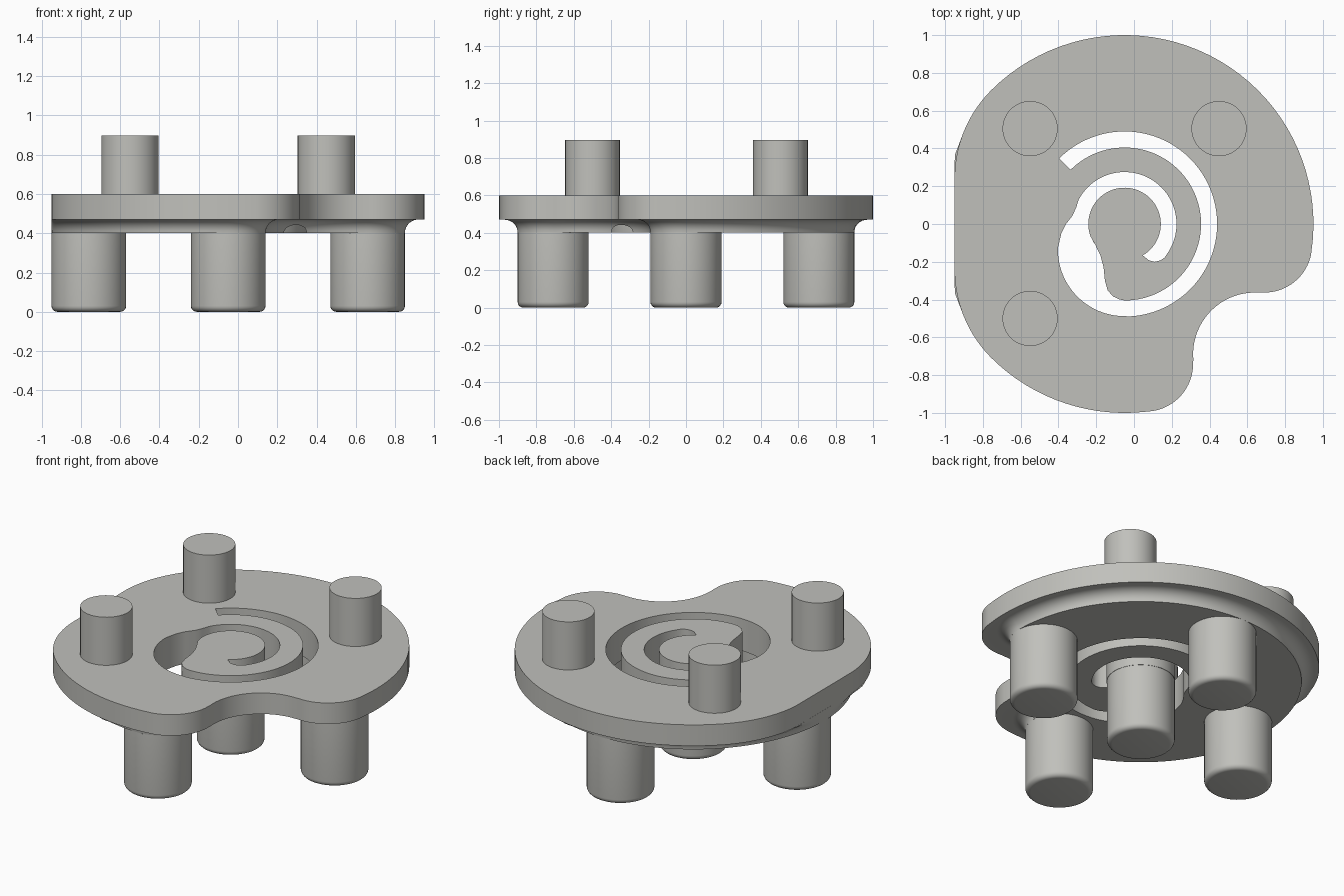
import bpy, bmesh, math

if "Cube" in bpy.data.objects:
    bpy.data.objects.remove(bpy.data.objects["Cube"])

CX = -0.05          # disc axis in x
NOTCH = 0.69        # notch centre, measured along both axes from the disc axis

grey = bpy.data.materials.new("warm_grey")
grey.diffuse_color = (0.53, 0.53, 0.50, 1)
grey.use_nodes = True
grey.node_tree.nodes["Principled BSDF"].inputs["Base Color"].default_value = grey.diffuse_color


def arc(cx, cy, r, a, b, n, last=False):
    """Points on an arc from angle a to b in degrees."""
    steps = n + 1 if last else n
    return [(cx + r * math.cos(math.radians(a + (b - a) * i / n)),
             cy + r * math.sin(math.radians(a + (b - a) * i / n))) for i in range(steps)]


def outline(R, lx, ly, lobe_r, notch_r, corner=None):
    """Disc with a flat left side and a concave notch between two round lobes."""
    a0 = math.degrees(math.atan2(ly, lx))
    tb = math.degrees(math.atan2(-NOTCH + lx, NOTCH + ly))
    fx, fy, fr = corner or (0, 0, R)
    pts = arc(0, 0, R, a0, 135, 40)
    pts += arc(fx, fy, fr, 135, 180, 16)
    pts += arc(fx, -fy, fr, 180, 225, 16)
    pts += arc(0, 0, R, 225, 270 - a0, 16)
    pts += arc(-ly, -lx, lobe_r, 270 - a0, 360 + tb, 20)
    pts += arc(NOTCH, -NOTCH, notch_r, 180 + tb, 90 - tb, 24)
    pts += arc(lx, ly, lobe_r, -90 - tb, a0, 20)
    return [(max(x, -0.9) + CX, y) for x, y in pts]


def loft(name, rings, cap_bottom=True, cap_top=True):
    """Skin a stack of (points, z) rings into one object."""
    bm = bmesh.new()
    loops = [[bm.verts.new((x, y, z)) for x, y in pts] for pts, z in rings]
    n = len(loops[0])
    for lo, hi in zip(loops, loops[1:]):
        for i in range(n):
            j = (i + 1) % n
            bm.faces.new((lo[i], lo[j], hi[j], hi[i]))
    if cap_bottom:
        bm.faces.new(loops[0][::-1])
    if cap_top:
        bm.faces.new(loops[-1])
    bmesh.ops.remove_doubles(bm, verts=bm.verts, dist=1e-5)
    bmesh.ops.recalc_face_normals(bm, faces=bm.faces) if cap_bottom and cap_top else None
    me = bpy.data.meshes.new(name)
    bm.to_mesh(me)
    bm.free()
    me.materials.append(grey)
    ob = bpy.data.objects.new(name, me)
    bpy.context.collection.objects.link(ob)
    return ob


def smooth(ob):
    bpy.ops.object.select_all(action='DESELECT')
    ob.select_set(True)
    bpy.context.view_layer.objects.active = ob
    bpy.ops.object.shade_smooth_by_angle(angle=math.radians(30))


def circle(x, y, r):
    return arc(x, y, r, 0, 360, 48)


# Body: underside slab, concave fillet, then the wider top plate
rings = []
for i in range(9):
    t = math.pi / 2 * i / 8
    d = 0.07 * (1 - math.cos(t))
    rings.append((outline(0.9 + d, 0.71, 0, 0.19 + d, 0.5 - d), 0.402 + 0.068 * math.sin(t)))
plate = outline(1.0, 0.74, -0.11, 0.253, 0.327, (-0.238, 0.24, 0.662))
rings += [(plate, 0.47), (plate, 0.6)]
body = loft("plate_body", rings)

# Spiral slot cut through the middle
slot = arc(CX, 0, 0.49, 135, -90, 64)
slot += arc(CX, -0.135, 0.353, -90, -185, 24)
slot += [(-0.385, -0.05), (-0.36, 0.0), (-0.325, 0.045), (-0.305, 0.09)]
slot += arc(CX, 0, 0.275, 152, -32, 48)
slot += [(0.183, -0.146), (0.163, -0.177), (0.14, -0.193), (0.11, -0.2), (0.08, -0.193)]
slot += arc(CX, 0, 0.192, -60, 200, 56)
slot += [(-0.23, -0.066), (-0.205, -0.11), (-0.178, -0.165), (-0.161, -0.23), (-0.154, -0.3),
         (-0.14, -0.35), (-0.112, -0.383), (-0.075, -0.4)]
slot += arc(CX, 0, 0.405, -90, 135, 64, True)
cutter = loft("slot_cutter", [(slot[::-1], 0.3), (slot[::-1], 0.7)])
mod = body.modifiers.new("slot", 'BOOLEAN')
mod.operation = 'DIFFERENCE'
mod.solver = 'EXACT'
mod.object = cutter
bpy.context.view_layer.objects.active = body
bpy.ops.object.modifier_apply(modifier="slot")
bpy.data.objects.remove(cutter)
smooth(body)

# Legs: one in the middle and four around it, with rounded feet
for i, (x, y) in enumerate([(0, 0), (0.71, 0), (-0.71, 0), (0, 0.71), (0, -0.71)]):
    foot = []
    for k in range(6):
        t = math.pi / 2 * k / 5
        foot.append((circle(x + CX, y, 0.16 + 0.03 * math.sin(t)), 0.03 * (1 - math.cos(t))))
    smooth(loft(f"leg_{i + 1}", foot + [(circle(x + CX, y, 0.19), 0.402)], cap_top=False))

# Three pegs on top
for i, (x, y) in enumerate([(-0.5, 0.505), (0.5, 0.505), (-0.5, -0.5)]):
    c = circle(x + CX, y, 0.146)
    smooth(loft(f"peg_{i + 1}", [(c, 0.6), (c, 0.897)], cap_bottom=False))
